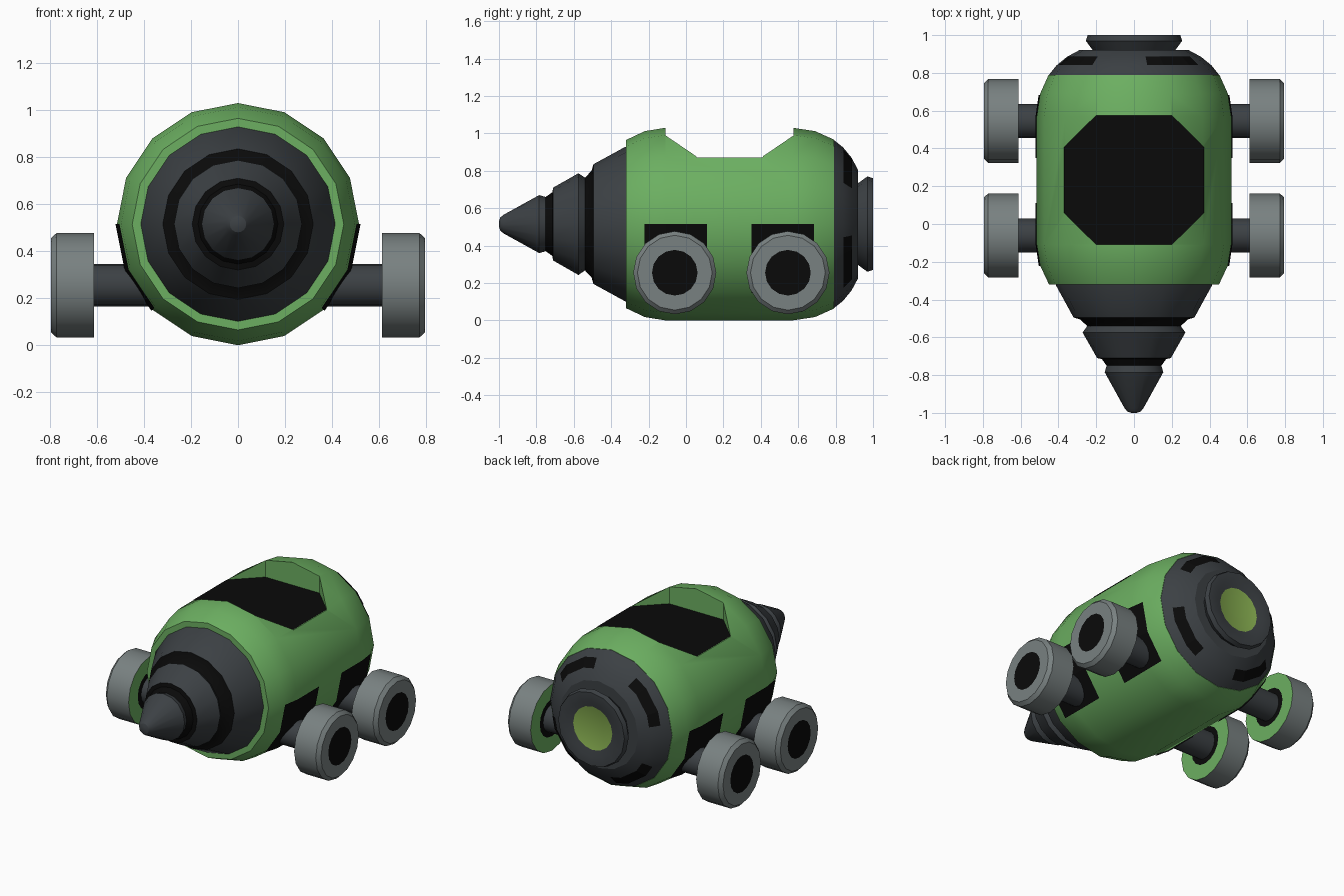
import bpy, bmesh, math
from mathutils import Vector

if "Cube" in bpy.data.objects:
    bpy.data.objects.remove(bpy.data.objects["Cube"])

CZ = 0.515                      # height of the hull axis
SIDES = 16
STEP = 2 * math.pi / SIDES


def material(name, rgb):
    m = bpy.data.materials.new(name)
    m.diffuse_color = (*rgb, 1)
    m.use_nodes = True
    m.node_tree.nodes["Principled BSDF"].inputs["Base Color"].default_value = m.diffuse_color
    return m


GREEN = material("green_paint", (0.15, 0.43, 0.12))
DARK = material("dark_metal", (0.045, 0.052, 0.058))
BLACK = material("black", (0.003, 0.003, 0.003))
GREY = material("grey_rubber", (0.19, 0.22, 0.22))
LIME = material("lime_glow", (0.24, 0.42, 0.08))


def finish(name, bm, mats, smooth=True, fix_normals=True):
    if fix_normals:
        bmesh.ops.recalc_face_normals(bm, faces=bm.faces[:])
    mesh = bpy.data.meshes.new(name)
    bm.to_mesh(mesh)
    bm.free()
    for m in mats:
        mesh.materials.append(m)
    ob = bpy.data.objects.new(name, mesh)
    bpy.context.collection.objects.link(ob)
    if smooth:
        bpy.ops.object.select_all(action='DESELECT')
        ob.select_set(True)
        bpy.context.view_layer.objects.active = ob
        bpy.ops.object.shade_smooth_by_angle(angle=math.radians(28))
    return ob


def lathe(name, profile, mats, slots=None, axis='Y', centre=(0, 0, CZ), sides=SIDES):
    """Closed solid of revolution; slots = material per band, then (start cap, end cap)."""
    bm = bmesh.new()
    rings = []
    for t, r in profile:
        ring = []
        for i in range(sides):
            a = 2 * math.pi * i / sides
            s, c = r * math.sin(a), r * math.cos(a)
            p = Vector((s, t, c)) if axis == 'Y' else Vector((t, s, c))
            ring.append(bm.verts.new(p + Vector(centre)))
        rings.append(ring)
    n = len(profile) - 1
    slots = slots or [0] * (n + 2)
    for k in range(n):
        for i in range(sides):
            j = (i + 1) % sides
            f = bm.faces.new((rings[k][i], rings[k][j], rings[k + 1][j], rings[k + 1][i]))
            f.material_index = slots[k]
    bm.faces.new(rings[0]).material_index = slots[n]
    bm.faces.new(rings[-1]).material_index = slots[n + 1]
    return finish(name, bm, mats)


def hull_patch(name, sections, degrees, mat, lift=0.004):
    """Thin panel lying on the 16-sided hull between profile sections."""
    bm = bmesh.new()
    rows = []
    for d in degrees:
        a = math.radians(d)
        flat = math.cos(STEP / 2) / math.cos(a % STEP - STEP / 2)
        rows.append([bm.verts.new(((r * flat + lift) * math.sin(a), y + lift * 0.3,
                                   CZ + (r * flat + lift) * math.cos(a))) for y, r in sections])
    for p, q in zip(rows, rows[1:]):
        for k in range(len(sections) - 1):
            bm.faces.new((p[k], p[k + 1], q[k + 1], q[k]))
    for f in bm.faces:
        f.normal_update()
        if f.normal.dot(f.calc_center_median() - Vector((0, 0.3, CZ))) < 0:
            f.normal_flip()
    return finish(name, bm, [mat], smooth=False, fix_normals=False)


def octagon(name, z0, z1, mat):
    """Cockpit outline as a prism, or a flat plate if both heights match."""
    bm = bmesh.new()
    half = [(0.37, 0.175), (0.2, 0.342)]
    pts = half + [(-x, y) for x, y in half[::-1]]
    pts += [(-x, -y) for x, y in pts]
    face = bm.faces.new([bm.verts.new((x, 0.233 + y, z0)) for x, y in pts])
    if z1 > z0:
        top = bmesh.ops.extrude_face_region(bm, geom=[face])
        bmesh.ops.translate(bm, vec=(0, 0, z1 - z0),
                            verts=[g for g in top["geom"] if isinstance(g, bmesh.types.BMVert)])
        return finish(name, bm, [mat], smooth=False)
    return finish(name, bm, [mat], smooth=False, fix_normals=False)


# Hull with octagonal cockpit cut out of the roof
hull = lathe("hull", [(-0.32, 0.45), (-0.22, 0.497), (-0.11, 0.515),
                      (0.57, 0.515), (0.69, 0.497), (0.79, 0.452)], [GREEN])
cutter = octagon("cockpit_cutter", 0.872, 1.3, GREEN)
cutter.hide_render = True
cutter.hide_set(True)
cut = hull.modifiers.new("cockpit", 'BOOLEAN')
cut.operation = 'DIFFERENCE'
cut.solver = 'EXACT'
cut.object = cutter
octagon("cockpit_floor", 0.877, 0.877, BLACK)

# Stepped drill nose with black grooves
lathe("drill_nose", [(-0.31, 0.415), (-0.325, 0.413), (-0.495, 0.32), (-0.505, 0.285),
                     (-0.54, 0.248), (-0.575, 0.272), (-0.71, 0.195), (-0.715, 0.17),
                     (-0.75, 0.145), (-0.785, 0.155), (-0.975, 0.05), (-0.993, 0.035),
                     (-1.0, 0.015)], [DARK, BLACK],
      [0, 0, 1, 1, 0, 0, 1, 1, 0, 0, 0, 0, 0, 0])

# Rear dome with four black vents
vent = [(0.84, 0.41), (0.885, 0.355)]
lathe("rear_dome", [(0.785, 0.45), (0.79, 0.45)] + vent + [(0.92, 0.29)], [DARK])
for i in range(4):
    hull_patch(f"rear_vent_{i + 1}", vent,
               [90 * i + d for d in (10, 22.5, 45, 57)], BLACK)

# Exhaust nozzle with glowing disc
lathe("exhaust_nozzle", [(0.915, 0.215), (0.97, 0.255), (1.0, 0.245), (1.0, 0.185),
                         (0.985, 0.145)], [DARK, LIME], [0, 0, 0, 0, 0, 1])

# Wheels, axles and black side panels
for side, sx in (("right", 1), ("left", -1)):
    for end, wy, py in (("front", -0.06, -0.057), ("rear", 0.545, 0.515)):
        c = (0, wy, 0.255)
        lathe(f"{end}_{side}_wheel",
              [(sx * 0.612, 0.125), (sx * 0.612, 0.222), (sx * 0.772, 0.222),
               (sx * 0.795, 0.2), (sx * 0.795, 0.122)],
              [GREY, GREEN, BLACK], [1, 0, 0, 0, 2, 2], 'X', c)
        lathe(f"{end}_{side}_axle", [(sx * 0.3, 0.09), (sx * 0.65, 0.09)],
              [DARK], None, 'X', c)
        y0, y1 = py - 0.167, py + 0.167
        r0 = 0.498 if end == "front" else 0.515
        r1 = 0.515 if end == "front" else 0.499
        mid = -0.11 if end == "front" else 0.57
        hull_patch(f"{end}_{side}_panel", [(y0, r0), (mid, 0.515), (y1, r1)],
                   [sx * d for d in (90, 112.5, 135)], BLACK, 0.006)
